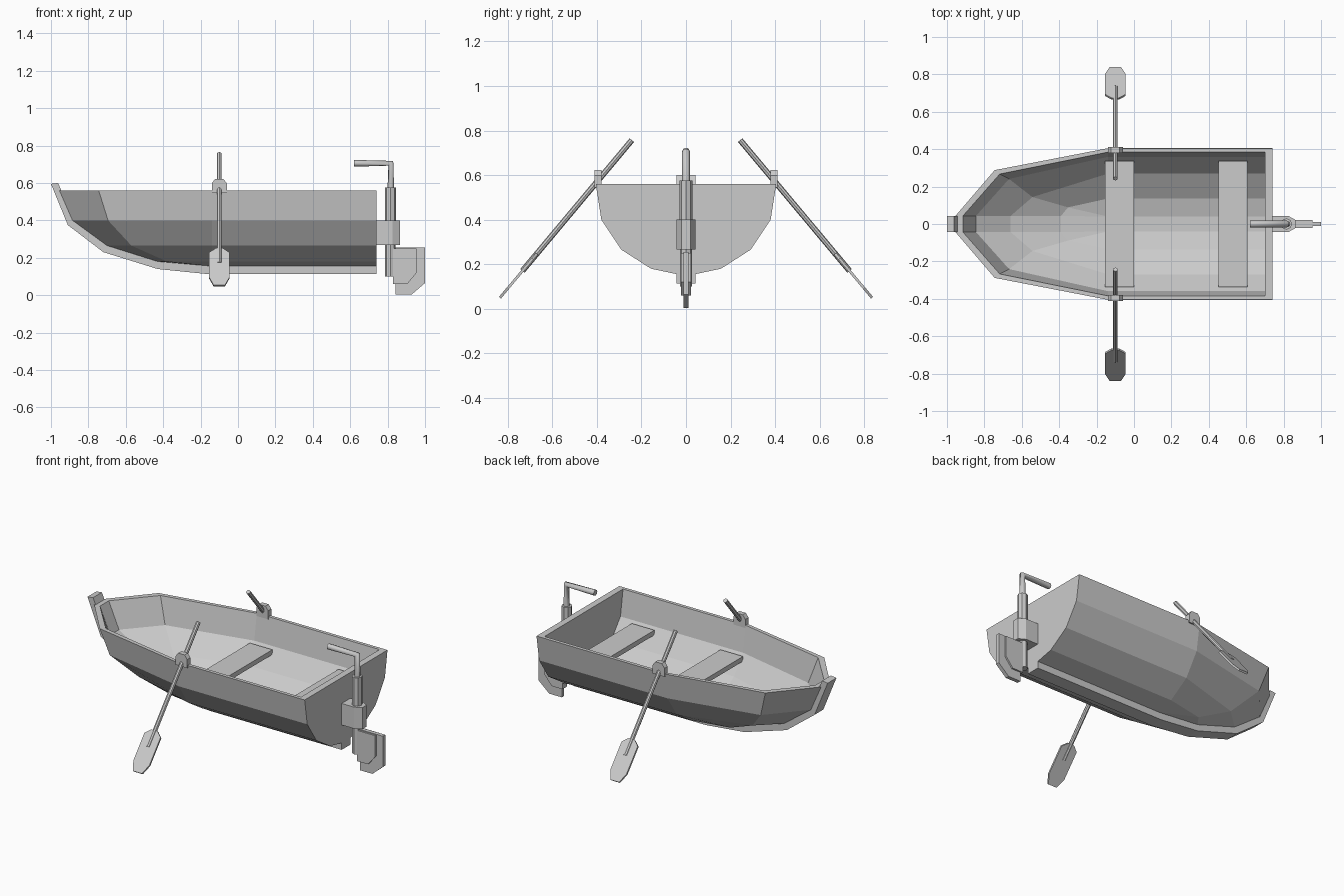
import bpy, bmesh
from mathutils import Vector, Matrix

if "Cube" in bpy.data.objects:
    bpy.data.objects.remove(bpy.data.objects["Cube"])


def finish(name, bm):
    bmesh.ops.remove_doubles(bm, verts=bm.verts, dist=1e-5)
    bmesh.ops.recalc_face_normals(bm, faces=bm.faces)
    me = bpy.data.meshes.new(name)
    bm.to_mesh(me)
    bm.free()
    ob = bpy.data.objects.new(name, me)
    bpy.context.collection.objects.link(ob)
    return ob


def prism(name, pts, place, lo, hi):
    """Extrude a 2D outline; place(u, v, w) maps it into space."""
    bm = bmesh.new()
    a = [bm.verts.new(place(u, v, lo)) for u, v in pts]
    b = [bm.verts.new(place(u, v, hi)) for u, v in pts]
    bm.faces.new(a)
    bm.faces.new(b[::-1])
    n = len(pts)
    for i in range(n):
        bm.faces.new((a[i], a[(i + 1) % n], b[(i + 1) % n], b[i]))
    return finish(name, bm)


def rod(name, a, b, r, sides=8):
    a, b = Vector(a), Vector(b)
    bm = bmesh.new()
    rot = (b - a).to_track_quat('Z', 'Y').to_matrix().to_4x4()
    bmesh.ops.create_cone(bm, cap_ends=True, segments=sides, radius1=r, radius2=r,
                          depth=(b - a).length, matrix=Matrix.Translation((a + b) / 2) @ rot)
    return finish(name, bm)


def side(u, v, w):
    return (u, w, v)


def plan(u, v, w):
    return (u, v, w)


# Hull: each level is z, bow x, bow-corner x and y, midship half width
LEVELS = [(.56, -.955, -.745, .288, .405), (.40, -.885, -.695, .262, .38),
          (.265, -.70, -.57, .165, .29), (.18, -.43, -.38, .11, .157),
          (.155, -.15, -.15, .04, .04)]


def shell(bm, inner):
    t = 1 if inner else 0
    rows = []
    for i, (z, bx, cx, cy, my) in enumerate(LEVELS):
        z += .022 * t * (i > 1)
        d = t * (.021 if i < 4 else 0)
        half = [(bx + .04 * t, .043 if i < 4 else .04), (cx + .027 * t, cy - d),
                (-.14 if i < 4 else -.12, my - d), (.74 - .04 * t, my - d)]
        if i == 4:
            half[0], half[1] = (-.15, .04), (-.14, .04)
        loop = [(x, y) for x, y in half[::-1]] + [(x, -y) for x, y in half]
        rows.append([bm.verts.new((x, y, z)) for x, y in loop])
    for up, low in zip(rows, rows[1:]):
        for i in range(7):
            bm.faces.new((up[i], up[i + 1], low[i + 1], low[i]))
    last = rows[-1]
    for i in range(3):
        bm.faces.new((last[i], last[i + 1], last[6 - i], last[7 - i]))
    bm.faces.new([r[0] for r in rows] + [r[7] for r in rows[::-1]])
    return rows[0]


bm = bmesh.new()
rim_out, rim_in = shell(bm, False), shell(bm, True)
for i in range(8):
    j = (i + 1) % 8
    bm.faces.new((rim_out[i], rim_out[j], rim_in[j], rim_in[i]))
finish("hull", bm)

# Keel and stem post
prism("keel", [(-1, .595), (-.91, .375), (-.72, .23), (-.43, .14), (-.165, .113), (.74, .113),
               (.74, .165), (-.15, .165), (-.43, .188), (-.695, .272), (-.875, .40), (-.962, .6)],
      side, -.043, .043)

# Seats
for name, x0, x1 in (("middle_seat", -.155, 0), ("rear_seat", .452, .607)):
    prism(name, [(x0, -.337), (x1, -.337), (x1, .337), (x0, .337)], plan, .36, .39)

# Oars and oarlocks
top, tip = Vector((-.1, .243, .757)), Vector((-.1, .833, .052))
along = (tip - top).normalized()
across = along.cross(Vector((1, 0, 0)))
LOCK = [(-.14, .545), (-.14, .598), (-.122, .622), (-.078, .622), (-.06, .598), (-.06, .545)]
BLADE = [(-.02, .665), (-.055, .695), (-.055, .865), (-.03, .922),
         (.03, .922), (.055, .865), (.055, .695), (.02, .665)]
for label, s in (("left", 1), ("right", -1)):
    def mirrored(p):
        return Vector((p.x, p.y * s, p.z))

    def blade_place(u, v, w):
        return mirrored(top + along * v + across * w + Vector((u, 0, 0)))

    rod(label + "_oar_shaft", mirrored(top), mirrored(top + along * .765), .013)
    prism(label + "_oar_blade", BLADE, blade_place, -.006, .006)
    prism(label + "_oarlock", LOCK, side, s * .38, s * .411)

# Outboard motor: clamp, column, drive leg
prism("motor_clamp", [(.735, -.043), (.825, -.043), (.867, -.02),
                      (.867, .02), (.825, .043), (.735, .043)], plan, .267, .40)
rod("motor_column", (.815, 0, .39), (.815, 0, .575), .03)
rod("motor_leg", (.815, 0, .10), (.815, 0, .28), .028)

# Tiller handle bent at the top
cu = bpy.data.curves.new("tiller", 'CURVE')
cu.dimensions = '3D'
sp = cu.splines.new('POLY')
sp.points.add(2)
for p, co in zip(sp.points, [(.817, 0, .56), (.817, 0, .705), (.62, 0, .705)]):
    p.co = (*co, 1)
cu.bevel_depth = .018
cu.bevel_resolution = 2
cu.use_fill_caps = True
bpy.context.collection.objects.link(bpy.data.objects.new("tiller", cu))

# Rudder fin with thicker core
prism("rudder_fin", [(.842, .255), (1, .255), (1, .065), (.928, .003), (.842, .003)],
      side, -.012, .012)
prism("rudder_core", [(.83, .25), (.955, .25), (.955, .12), (.905, .06), (.83, .06)],
      side, -.022, .022)
